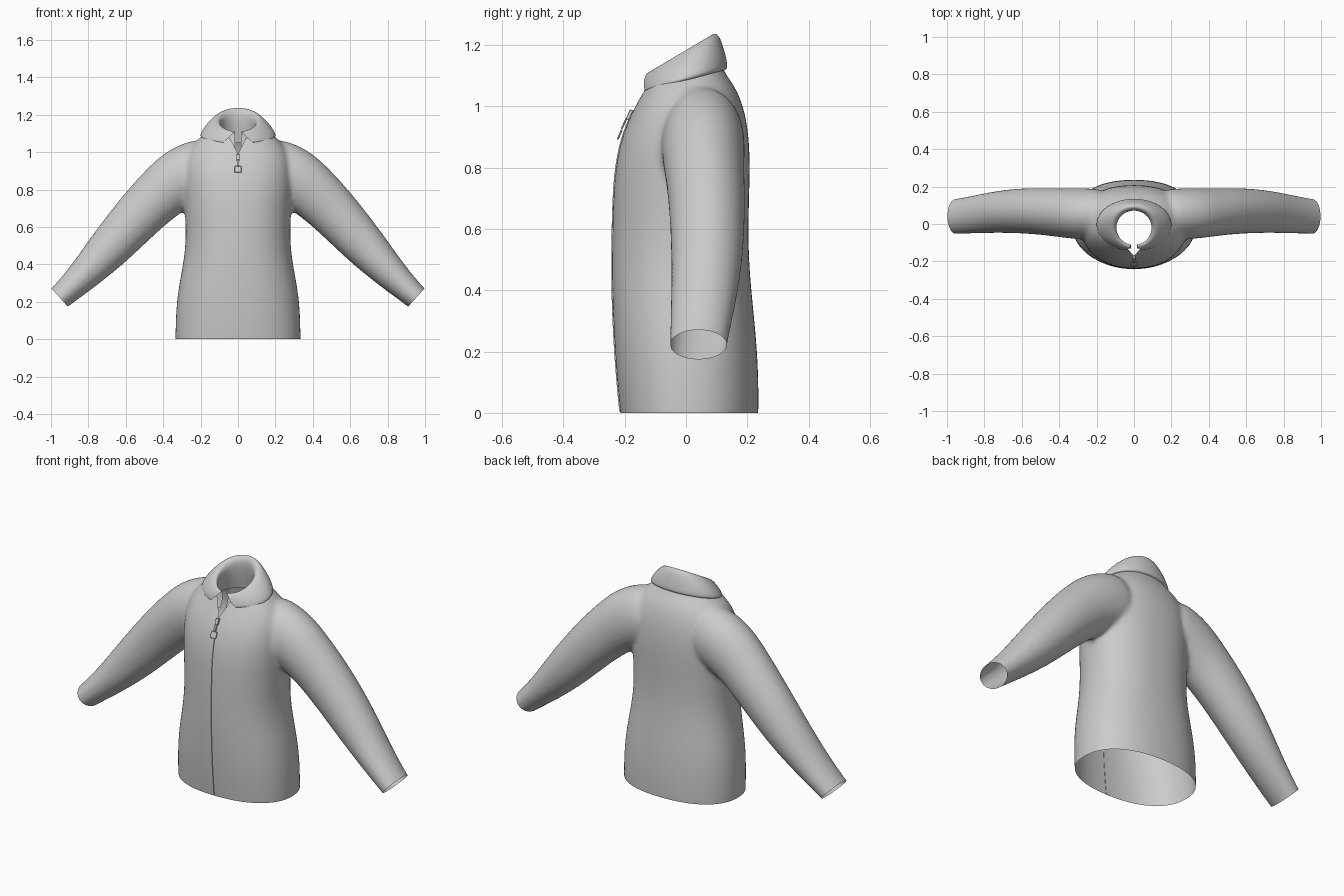
import bpy, bmesh, math
from mathutils import Vector, Matrix
from mathutils.bvhtree import BVHTree

old = bpy.data.objects.get("Cube")
if old:
    bpy.data.objects.remove(old)

grey = bpy.data.materials.new("grey_cloth")
grey.use_nodes = True
colour = (0.6, 0.6, 0.6, 1)
grey.diffuse_color = colour
bsdf = grey.node_tree.nodes["Principled BSDF"]
bsdf.inputs["Base Color"].default_value = colour
bsdf.inputs["Roughness"].default_value = 0.8


def add_object(name, bm):
    mesh = bpy.data.meshes.new(name)
    bm.to_mesh(mesh)
    bm.free()
    mesh.materials.append(grey)
    obj = bpy.data.objects.new(name, mesh)
    bpy.context.scene.collection.objects.link(obj)
    return obj


def bake(obj):
    """Replace the mesh by its modified version."""
    graph = bpy.context.evaluated_depsgraph_get()
    mesh = bpy.data.meshes.new_from_object(obj.evaluated_get(graph))
    obj.modifiers.clear()
    obj.data = mesh


def smooth(obj, angle=50):
    bpy.ops.object.select_all(action="DESELECT")
    obj.select_set(True)
    bpy.context.view_layer.objects.active = obj
    bpy.ops.object.shade_smooth_by_angle(angle=math.radians(angle))


def loft(bm, rings, closed=True):
    """Skin a list of point rings; closed rings are capped at both ends."""
    rows = [[bm.verts.new(p) for p in ring] for ring in rings]
    n = len(rows[0])
    for a, b in zip(rows, rows[1:]):
        for i in range(n if closed else n - 1):
            j = (i + 1) % n
            bm.faces.new((a[i], a[j], b[j], b[i]))
    if closed:
        bm.faces.new(rows[0][::-1])
        bm.faces.new(rows[-1])


def power(v, e):
    return math.copysign(abs(v) ** e, v)


SEG = 28
ANGLES = [2 * math.pi * i / SEG for i in range(SEG)]

# Torso sections: height, half width, front y, back y
torso = [
    (-0.10, 0.335, -0.205, 0.235), (0.0, 0.337, -0.216, 0.238),
    (0.12, 0.335, -0.228, 0.238), (0.25, 0.325, -0.237, 0.230),
    (0.40, 0.295, -0.243, 0.214), (0.52, 0.28, -0.243, 0.205),
    (0.65, 0.283, -0.241, 0.205), (0.78, 0.292, -0.235, 0.210),
    (0.88, 0.295, -0.217, 0.208), (0.96, 0.285, -0.188, 0.198),
    (1.03, 0.255, -0.150, 0.178), (1.08, 0.205, -0.122, 0.150),
    (1.12, 0.15, -0.105, 0.118), (1.20, 0.12, -0.100, 0.095),
]
# Sleeve sections: x, y, z, half height, half depth, downward tilt in degrees
sleeve = [
    (0.12, 0.055, 0.93, 0.15, 0.12, 15), (0.21, 0.055, 0.905, 0.168, 0.135, 22),
    (0.30, 0.055, 0.865, 0.166, 0.138, 36), (0.40, 0.06, 0.79, 0.148, 0.130, 46),
    (0.52, 0.07, 0.675, 0.135, 0.125, 49), (0.68, 0.07, 0.495, 0.118, 0.117, 49),
    (0.82, 0.055, 0.345, 0.088, 0.105, 46), (0.953, 0.04, 0.222, 0.064, 0.094, 42),
    (1.03, 0.035, 0.155, 0.06, 0.09, 42),
]

# Jacket shell: torso and both sleeves fused into one skin
bm = bmesh.new()
rings = []
for z, w, front, back in torso:
    cy = 0.01
    rings.append([(w * power(math.cos(t), 0.88),
                   cy + power(math.sin(t), 0.88) * (back - cy if math.sin(t) > 0 else cy - front),
                   z) for t in ANGLES])
loft(bm, rings)
for side in (1, -1):
    rings = []
    for x, y, z, h, d, tilt in sleeve:
        a = math.radians(tilt)
        rings.append([(side * (x + h * math.sin(t) * math.sin(a)), y + d * math.cos(t),
                       z + h * math.sin(t) * math.cos(a)) for t in ANGLES])
    loft(bm, rings)
bmesh.ops.recalc_face_normals(bm, faces=bm.faces)
shell = add_object("jacket_shell", bm)
shell.modifiers.new("round", "SUBSURF").levels = 2
mod = shell.modifiers.new("fuse", "REMESH")
mod.mode, mod.voxel_size = "VOXEL", 0.012
mod = shell.modifiers.new("relax", "SMOOTH")
mod.factor, mod.iterations = 0.5, 8
bake(shell)

# Open the hem, cuffs and neck, then the V above the zip
bm = bmesh.new()
bm.from_mesh(shell.data)


def slice_off(point, normal, clear=True):
    bmesh.ops.bisect_plane(bm, geom=bm.verts[:] + bm.edges[:] + bm.faces[:],
                           plane_co=point, plane_no=normal, clear_outer=clear)


slice_off((0, 0, 0), (0, 0, -1))
for side in (1, -1):
    slice_off((side * 0.953, 0, 0.222), (side * 0.74, 0, -0.67))
slice_off((0, 0, 1.11), (0, -0.28, 1))
for side in (1, -1):
    slice_off((0, 0, 0.99), (side, 0, -0.5), clear=False)
gone = []
for f in bm.faces:
    c = f.calc_center_median()
    if c.y < 0 and abs(c.x) < 0.5 * (c.z - 0.99):
        gone.append(f)
bmesh.ops.delete(bm, geom=gone, context="FACES")
tree = BVHTree.FromBMesh(bm)
bm.to_mesh(shell.data)
bm.free()
smooth(shell)


def front_y(z):
    hit = tree.ray_cast(Vector((0.001, -1, z)), Vector((0, 1, 0)))[0]
    return hit.y if hit else -0.2


# Zip: a narrow raised seam down the front
bm = bmesh.new()
rings = []
for i in range(41):
    z = 0.003 + 0.984 * i / 40
    y = front_y(z)
    rings.append([(-0.004, y + 0.003, z), (-0.002, y - 0.003, z),
                  (0.002, y - 0.003, z), (0.004, y + 0.003, z)])
loft(bm, rings)
bmesh.ops.recalc_face_normals(bm, faces=bm.faces)
smooth(add_object("zip_seam", bm), 30)


# Zip pull: slider, link and tab hanging off the seam
def plate(name, z, width, height, gap, thick=0.006):
    bm = bmesh.new()
    bmesh.ops.create_cube(bm, size=1)
    bmesh.ops.scale(bm, vec=(width, thick, height), verts=bm.verts)
    bmesh.ops.bevel(bm, geom=bm.edges[:], offset=0.0015, segments=1, affect="EDGES")
    bmesh.ops.rotate(bm, matrix=Matrix.Rotation(math.radians(-24), 3, "X"), verts=bm.verts)
    bmesh.ops.translate(bm, vec=(0, front_y(z) - gap, z), verts=bm.verts)
    add_object(name, bm)


plate("zip_slider", 0.972, 0.018, 0.034, 0.006, 0.012)
plate("zip_link", 0.943, 0.012, 0.036, 0.011)
plate("zip_tab", 0.908, 0.036, 0.036, 0.012)

# Collar rows: half width, front y, back y, rise from edge to crest, front gap angle
collar = [
    (0.182, -0.125, 0.118, -0.02, 0.42), (0.200, -0.142, 0.135, 0.0, 0.42),
    (0.203, -0.146, 0.136, 0.12, 0.38), (0.182, -0.144, 0.125, 0.50, 0.30),
    (0.145, -0.138, 0.110, 0.90, 0.22), (0.118, -0.128, 0.092, 1.07, 0.18),
    (0.098, -0.115, 0.074, 1.0, 0.18), (0.092, -0.110, 0.070, 0.70, 0.18),
    (0.100, -0.120, 0.080, 0.1, 0.16), (0.115, -0.135, 0.095, -0.5, 0.12),
]
bm = bmesh.new()
rings = []
for w, front, back, rise, gap in collar:
    ring = []
    for i in range(33):
        t = gap + (2 * math.pi - 2 * gap) * i / 32
        y = (front + back) / 2 - (back - front) / 2 * math.cos(t)
        low = 1.047 + 0.27 * (y + 0.14)
        crest = 1.11 + 0.58 * (y + 0.12)
        ring.append((w * math.sin(t), y, low + (crest - low) * rise))
    rings.append(ring)
loft(bm, rings, closed=False)
bmesh.ops.recalc_face_normals(bm, faces=bm.faces)
obj = add_object("collar", bm)
obj.modifiers.new("round", "SUBSURF").levels = 2
bake(obj)
smooth(obj, 60)
